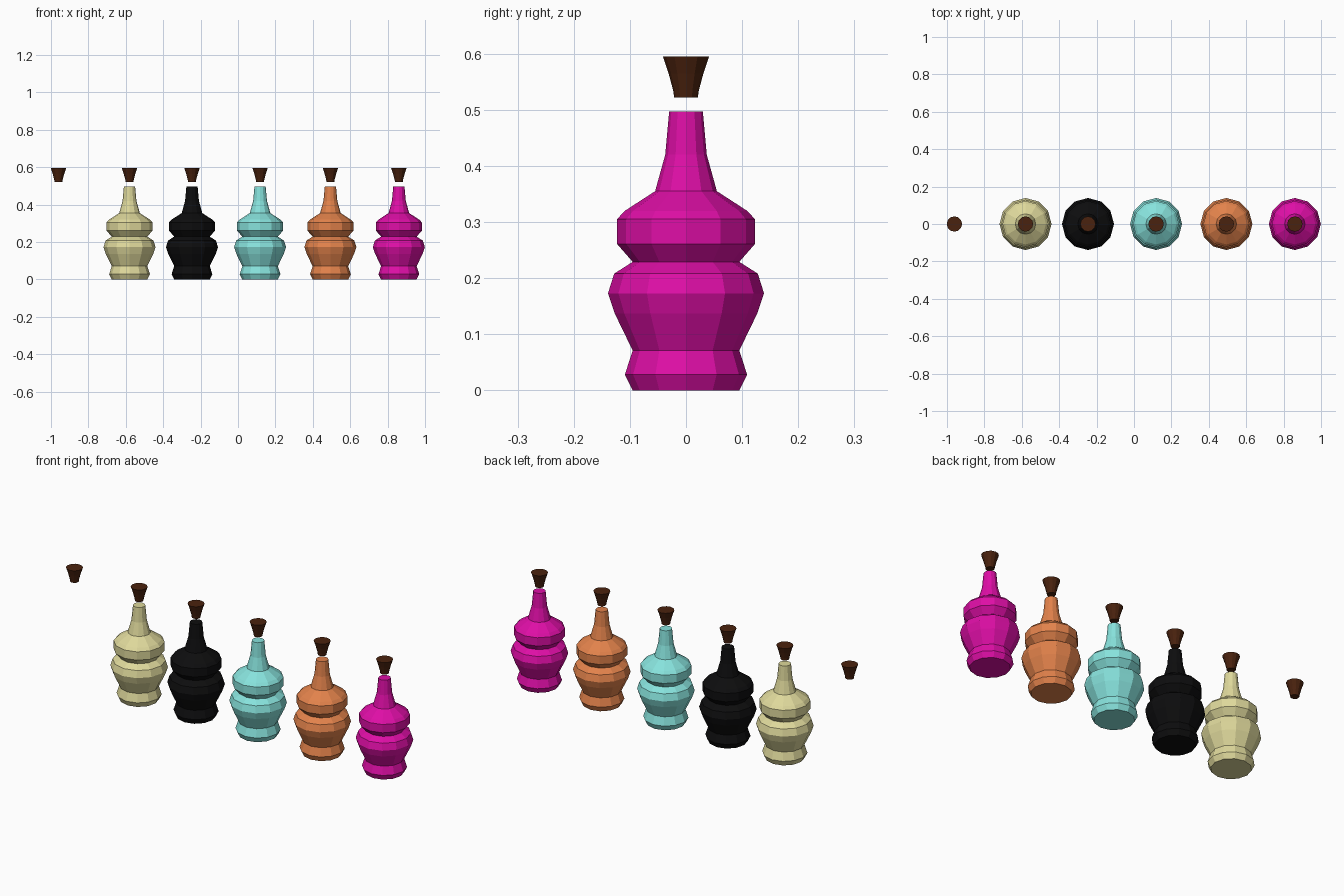
import bpy, bmesh, math

cube = bpy.data.objects.get("Cube")
if cube:
    bpy.data.objects.remove(cube, do_unlink=True)


def make_material(name, srgb):
    """Flat material from display values 0-255."""
    linear = [((c / 255 + 0.055) / 1.055) ** 2.4 for c in srgb]
    mat = bpy.data.materials.new(name)
    mat.use_nodes = True
    mat.diffuse_color = (*linear, 1)
    mat.node_tree.nodes["Principled BSDF"].inputs["Base Color"].default_value = (*linear, 1)
    return mat


def lathe(name, profile, sides, turn, x, mat):
    """Faceted solid of revolution from (radius, height) points."""
    bm = bmesh.new()
    rings = []
    for r, z in profile:
        angles = [turn + math.tau * i / sides for i in range(sides)]
        rings.append([bm.verts.new((r * math.cos(a), r * math.sin(a), z)) for a in angles])
    for low, high in zip(rings, rings[1:]):
        for i in range(sides):
            j = (i + 1) % sides
            bm.faces.new((low[i], low[j], high[j], high[i]))
    bm.faces.new(rings[0][::-1])
    bm.faces.new(rings[-1])
    mesh = bpy.data.meshes.new(name)
    bm.to_mesh(mesh)
    bm.free()
    mesh.materials.append(mat)
    obj = bpy.data.objects.new(name, mesh)
    obj.location.x = x
    bpy.context.scene.collection.objects.link(obj)
    return obj


# Foot, belly, pinched waist, shoulder and neck
BOTTLE = [(0.095, 0), (0.109, 0.028), (0.095, 0.071), (0.127, 0.137),
          (0.139, 0.173), (0.128, 0.208), (0.095, 0.229), (0.123, 0.261),
          (0.123, 0.305), (0.109, 0.32), (0.055, 0.355), (0.037, 0.42),
          (0.03, 0.497)]
# Flared stopper
STOPPER = [(0.021, 0.522), (0.023, 0.535), (0.031, 0.565), (0.041, 0.595)]

bottles = [("cream", (222, 216, 155), -0.58), ("black", (13, 13, 14), -0.246),
           ("turquoise", (135, 226, 220), 0.118), ("orange", (226, 130, 75), 0.494),
           ("magenta", (222, 14, 166), 0.86)]
brown = make_material("brown cork", (74, 34, 14))

for colour, srgb, x in bottles:
    lathe(colour + "_bottle", BOTTLE, 12, 0, x, make_material(colour + " glaze", srgb))
    lathe(colour + "_bottle_stopper", STOPPER, 12, 0, x, brown)

# Spare stopper floating beside the row
lathe("spare_stopper", STOPPER, 12, 0, -0.96, brown)
